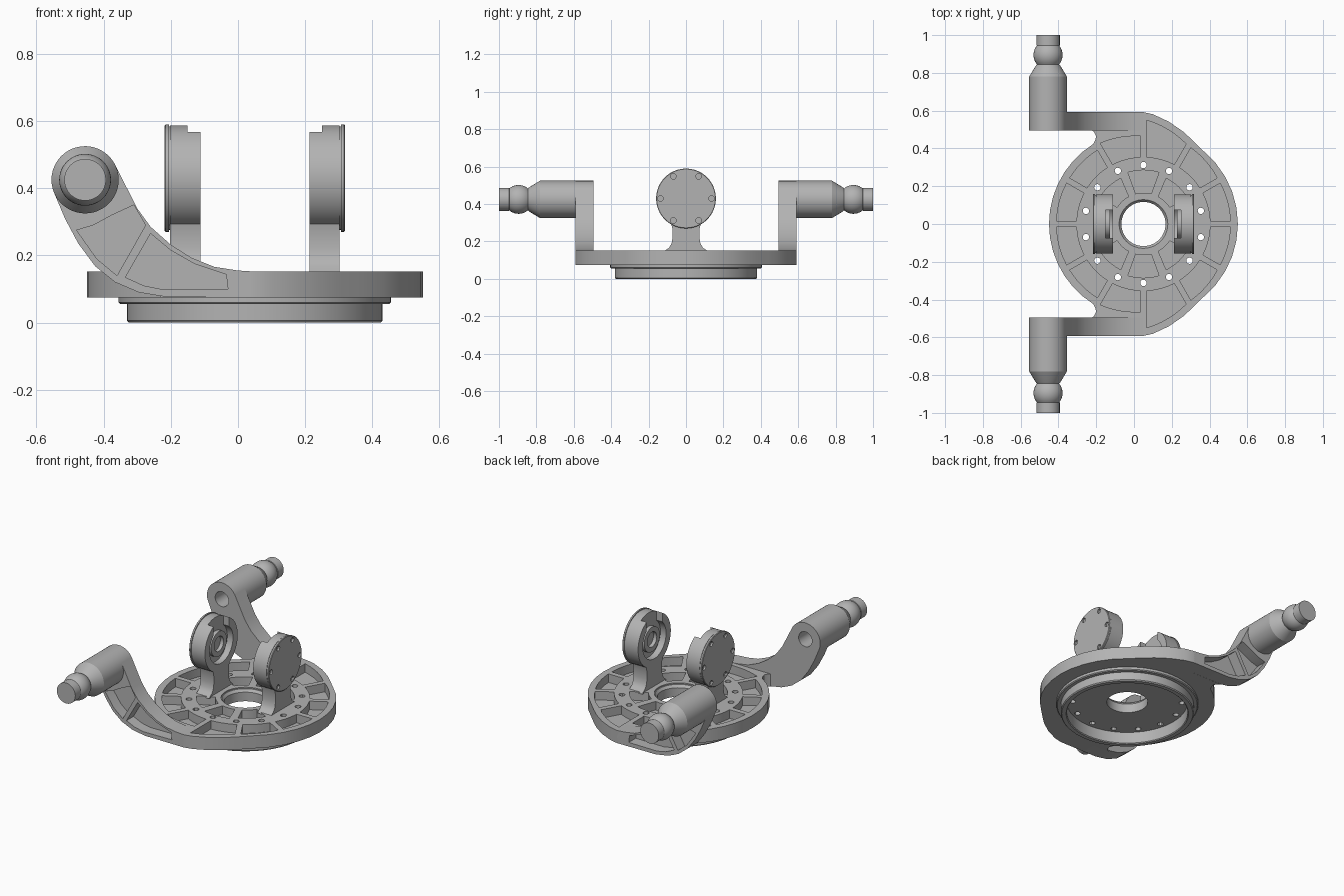
import bpy, bmesh
from math import sin, cos, radians, pi

if "Cube" in bpy.data.objects:
    bpy.data.objects.remove(bpy.data.objects["Cube"])

CX = 0.05          # centre of the turntable
AX, AZ = -0.455, 0.425   # axis of the arm spindles
HZ = 0.43          # height of the bearing heads

grey = bpy.data.materials.new("machined grey")
grey.use_nodes = True
COLOUR = (0.45, 0.45, 0.45, 1)
grey.diffuse_color = COLOUR
grey.node_tree.nodes["Principled BSDF"].inputs["Base Color"].default_value = COLOUR


def arc(r, a0, a1, n, cu=0, cv=0):
    """Points along an arc, both ends included."""
    angles = [radians(a0 + (a1 - a0) * i / n) for i in range(n + 1)]
    return [(cu + r * cos(a), cv + r * sin(a)) for a in angles]


def circle(r, n, cu=0, cv=0):
    return arc(r, 0, 360, n, cu, cv)[:-1]


def prism(bm, pts, lo, hi, place):
    """Extrude a flat outline from lo to hi, then place it in space."""
    low = [bm.verts.new(place(u, v, lo)) for u, v in pts]
    top = [bm.verts.new(place(u, v, hi)) for u, v in pts]
    bm.faces.new(low)
    bm.faces.new(top)
    for i in range(len(pts)):
        j = (i + 1) % len(pts)
        bm.faces.new((low[i], low[j], top[j], top[i]))


def lathe(bm, profile, place, closed=False, steps=48):
    """Turn a (radius, height) profile around its axis."""
    verts = [bm.verts.new((r, 0, h)) for r, h in profile]
    edges = [bm.edges.new(p) for p in zip(verts, verts[1:])]
    if closed:
        edges.append(bm.edges.new((verts[-1], verts[0])))
    bmesh.ops.spin(bm, geom=verts + edges, cent=(0, 0, 0), axis=(0, 0, 1),
                   angle=2 * pi, steps=steps)
    bmesh.ops.remove_doubles(bm, verts=bm.verts, dist=0.0001)
    for v in bm.verts:
        v.co = place(*v.co)


def finish(name, bm, cutter=None):
    """Make an object, carve it with the cutter and shade it."""
    bmesh.ops.recalc_face_normals(bm, faces=bm.faces)
    mesh = bpy.data.meshes.new(name)
    bm.to_mesh(mesh)
    bm.free()
    mesh.materials.append(grey)
    obj = bpy.data.objects.new(name, mesh)
    bpy.context.collection.objects.link(obj)
    if name.endswith("cutter"):
        obj.hide_render = True
        return obj
    bpy.ops.object.select_all(action='DESELECT')
    obj.select_set(True)
    bpy.context.view_layer.objects.active = obj
    if cutter:
        tool = finish(name + "_cutter", cutter)
        mod = obj.modifiers.new("carve", 'BOOLEAN')
        mod.operation = 'DIFFERENCE'
        mod.solver = 'EXACT'
        mod.object = tool
        bpy.ops.object.modifier_apply(modifier=mod.name)
        bpy.data.objects.remove(tool)
    bpy.ops.object.shade_smooth_by_angle(angle=radians(30))
    return obj


def on_table(u, v, w):
    return (CX + u, v, w)


def sector(mid, half, r0, r1, r2, rib):
    """Pocket outline between two parallel-sided ribs; r1, r2 are outer radii."""
    pts = []
    for i in range(7):
        t = i / 6
        r = r1 + (r2 - r1) * t
        a = radians(mid - half + 2 * half * t) + (1 - 2 * t) * rib / r
        pts.append((r * cos(a), r * sin(a)))
    for i in range(6, -1, -1):
        t = i / 6
        a = radians(mid - half + 2 * half * t) + (1 - 2 * t) * rib / r0
        pts.append((r0 * cos(a), r0 * sin(a)))
    return pts


# Turntable plate: round on one side, widened where the arms join
half = arc(0.5, 0, 50, 5)
for angle, r in ((60, 0.515), (67, 0.533), (76, 0.558), (85, 0.583), (90, 0.592)):
    half.append((r * cos(radians(angle)), r * sin(radians(angle))))
half += [(-0.02, 0.592), (-0.02, 0.5), (-0.28, 0.5), (-0.262, 0.488),
         (-0.25, 0.465), (-0.255, 0.445)]
half += arc(0.5, 122, 180, 7)
plate = bmesh.new()
prism(plate, half + [(u, -v) for u, v in half[-2:0:-1]], 0.075, 0.152, on_table)

# Pockets, bolt holes and centre bore of the plate
cuts = bmesh.new()
outer = {45: (0.46, 0.475), 75: (0.48, 0.55), 105: (0.465, 0.485)}
for mid in range(15, 180, 30):
    r1, r2 = outer.get(mid, (0.46, 0.46))
    pts = sector(mid, 15, 0.355, r1, r2, 0.016)
    for side in (1, -1):
        prism(cuts, [(u, v * side) for u, v in pts], 0.1, 0.2, on_table)
for mid, r in ((90, 0.285), (47, 0.27), (133, 0.27)):
    pts = sector(mid, 20, 0.165, r, r, 0.016)
    for side in (1, -1):
        prism(cuts, [(u, v * side) for u, v in pts], 0.1, 0.2, on_table)
for i in range(14):
    a = 2 * pi * (i + 0.5) / 14
    prism(cuts, circle(0.017, 12, 0.312 * cos(a), 0.312 * sin(a)), 0, 0.2, on_table)
prism(cuts, circle(0.134, 48), 0, 0.2, on_table)
finish("turntable_plate", plate, cuts)

# Collar lining the centre bore
collar = bmesh.new()
lathe(collar, [(0.117, 0.075), (0.136, 0.075), (0.136, 0.145), (0.129, 0.145),
               (0.117, 0.13)], on_table, closed=True)
finish("centre_collar", collar)

# Stepped ring under the plate
ring = bmesh.new()
lathe(ring, [(0.345, 0.08), (0.345, 0.005), (0.35, 0), (0.375, 0), (0.38, 0.006),
             (0.38, 0.055), (0.4, 0.055), (0.405, 0.06), (0.405, 0.08)],
      on_table, closed=True, steps=64)
finish("base_ring", ring)

# Curved arms with spindles, one at the front and one at the back
arm_top = [(0.05, 0.152), (0.0, 0.155), (-0.07, 0.166), (-0.14, 0.194), (-0.2, 0.232),
           (-0.26, 0.285), (-0.3, 0.34)]
arm_low = [(-0.515, 0.31), (-0.475, 0.235), (-0.425, 0.168), (-0.365, 0.12),
           (-0.295, 0.09), (-0.21, 0.076), (0.05, 0.075)]
arm_outline = arm_top + arc(0.1, 28, 205, 18, AX, AZ) + arm_low
pockets = [
    [(-0.48, 0.275), (-0.43, 0.29), (-0.375, 0.32), (-0.31, 0.35), (-0.275, 0.29),
     (-0.36, 0.14), (-0.42, 0.19)],
    [(-0.26, 0.265), (-0.2, 0.215), (-0.13, 0.175), (-0.035, 0.143), (-0.03, 0.1),
     (-0.22, 0.098), (-0.28, 0.11), (-0.335, 0.135)],
]
spindle_profile = [(0, 0.66), (0.045, 0.66), (0.045, 0.495), (0.1, 0.495), (0.1, 0.78),
                   (0.067, 0.835)]
spindle_profile += [(v, 0.895 - u) for u, v in arc(0.077, 50, 130, 10)]
spindle_profile += [(0.062, 0.946), (0.062, 1.0), (0, 1.0)]

for label, side in (("front", -1), ("back", 1)):
    def upright(u, v, w):
        return (u, side * w, v)

    def along_spindle(u, v, w):
        return (AX + u, side * w, AZ + v)

    arm, cuts = bmesh.new(), bmesh.new()
    prism(arm, arm_outline, 0.495, 0.592, upright)
    for pts in pockets:
        prism(cuts, pts, 0.525, 0.65, upright)
    prism(cuts, circle(0.045, 48, AX, AZ), 0.4, 0.7, upright)
    finish(label + "_arm", arm, cuts)
    spindle = bmesh.new()
    lathe(spindle, spindle_profile, along_spindle)
    finish(label + "_spindle", spindle)

# Bearing posts facing each other across the centre
foot = [(0.115, 0.145), (0.108, 0.155), (0.09, 0.167), (0.077, 0.19), (0.072, 0.22),
        (0.072, 0.265)]
post_outline = ([(-u, v) for u, v in foot[::-1]][::-1]
                + arc(0.157, 240, -60, 44, 0, HZ) + foot[::-1])
for label, side in (("left", 1), ("right", -1)):
    def facing(u, v, w):
        return (CX + side * w, u, v)

    def on_head(u, v, w):
        return (CX + side * w, u, HZ + v)

    post, cuts = bmesh.new(), bmesh.new()
    prism(post, post_outline, 0.162, 0.252, facing)
    prism(cuts, circle(0.112, 40, 0, HZ), 0.1, 0.2, facing)
    finish(label + "_bearing_post", post, cuts)

    # Top notch opens the recess
    notch = bmesh.new()
    prism(notch, [(-0.075, 0.5), (0.075, 0.5), (0.075, 0.7), (-0.075, 0.7)],
          0.1, 0.2, facing)
    tool = finish("notch_cutter", notch)
    body = bpy.data.objects[label + "_bearing_post"]
    mod = body.modifiers.new("notch", 'BOOLEAN')
    mod.object, mod.operation = tool, 'DIFFERENCE'
    bpy.context.view_layer.objects.active = body
    bpy.ops.object.modifier_apply(modifier=mod.name)
    bpy.data.objects.remove(tool)

    hub = bmesh.new()
    lathe(hub, [(0.045, 0.201), (0.045, 0.178), (0.075, 0.178), (0.075, 0.201)],
          on_head, closed=True)
    finish(label + "_bearing_hub", hub)

    # Cover plate with six bolt holes
    cap, cuts = bmesh.new(), bmesh.new()
    lathe(cap, [(0, 0.25), (0.154, 0.25), (0.154, 0.256), (0.16, 0.256), (0.16, 0.265),
                (0.157, 0.268), (0, 0.268)], on_head)
    for i in range(6):
        a = i * pi / 3
        prism(cuts, circle(0.015, 12, 0.136 * cos(a), HZ + 0.136 * sin(a)),
              0.257, 0.3, facing)
    finish(label + "_bearing_cover", cap, cuts)
